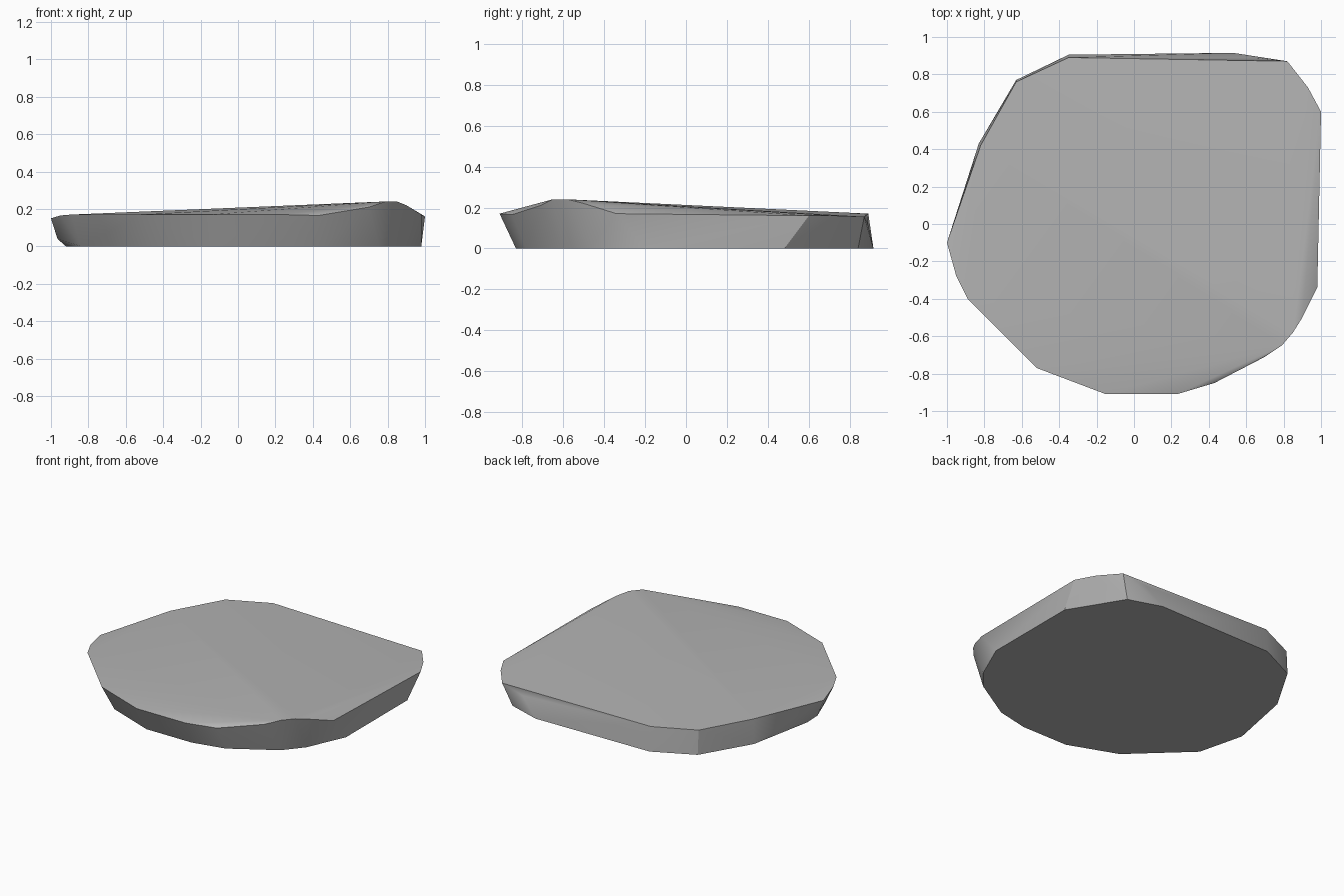
import bpy
import bmesh
import math

# Remove the default cube only
default_cube = bpy.data.objects.get("Cube")
if default_cube:
    bpy.data.objects.remove(default_cube, do_unlink=True)


def flat_material(name, colour):
    material = bpy.data.materials.new(name)
    material.use_nodes = True
    material.diffuse_color = colour
    shader = material.node_tree.nodes["Principled BSDF"]
    shader.inputs["Base Color"].default_value = colour
    shader.inputs["Roughness"].default_value = 0.9
    return material


def hull_object(name, points, material):
    """Chiselled solid wrapped tightly around the given corner points."""
    mesh = bpy.data.meshes.new(name)
    bm = bmesh.new()
    for point in points:
        bm.verts.new(point)
    hull = bmesh.ops.convex_hull(bm, input=bm.verts[:])
    unused = {v for v in hull["geom_interior"] if isinstance(v, bmesh.types.BMVert)}
    bmesh.ops.delete(bm, geom=list(unused), context="VERTS")
    bmesh.ops.dissolve_limit(bm, angle_limit=math.radians(0.5),
                             verts=bm.verts[:], edges=bm.edges[:])
    bmesh.ops.recalc_face_normals(bm, faces=bm.faces[:])
    bm.to_mesh(mesh)
    bm.free()
    mesh.materials.append(material)
    obj = bpy.data.objects.new(name, mesh)
    bpy.context.collection.objects.link(obj)
    return obj


# Upper rim, running round from the left tip, with the raised hump at one corner
rim = [
    (-1, -.1, .15), (-.95, -.28, .165), (-.89, -.4, .17), (-.52, -.77, .17),
    (-.15, -.91, .17), (.23, -.91, .17), (.43, -.85, .165), (.7, -.71, .21),
    (.79, -.65, .24), (.85, -.58, .24), (.9, -.5, .22), (.98, -.34, .17),
    (1, .6, .16), (.93, .73, .16), (.82, .87, .155),
    (-.35, .89, .17), (-.63, .76, .17), (-.82, .42, .17),
]

# Flat underside, slightly smaller than the rim at the front
base = [
    (-.92, -.03), (-.84, -.35), (-.47, -.7), (-.13, -.83), (.22, -.83),
    (.45, -.78), (.75, -.6), (.86, -.47), (.98, -.2), (.98, .48),
    (.76, .84), (.53, .915), (-.35, .905), (-.63, .77), (-.83, .43),
]

# Small bulges on the sides
bulges = [(-.965, -.08, .04), (.65, .888, .12)]

stone_grey = flat_material("stone grey", (.45, .45, .45, 1))
corners = rim + bulges + [(x, y, 0) for x, y in base]
stone = hull_object("flat_stone", corners, stone_grey)

# Soft facets with crisp rim and base edges
bpy.ops.object.select_all(action="DESELECT")
stone.select_set(True)
bpy.context.view_layer.objects.active = stone
bpy.ops.object.shade_smooth_by_angle(angle=math.radians(30))
